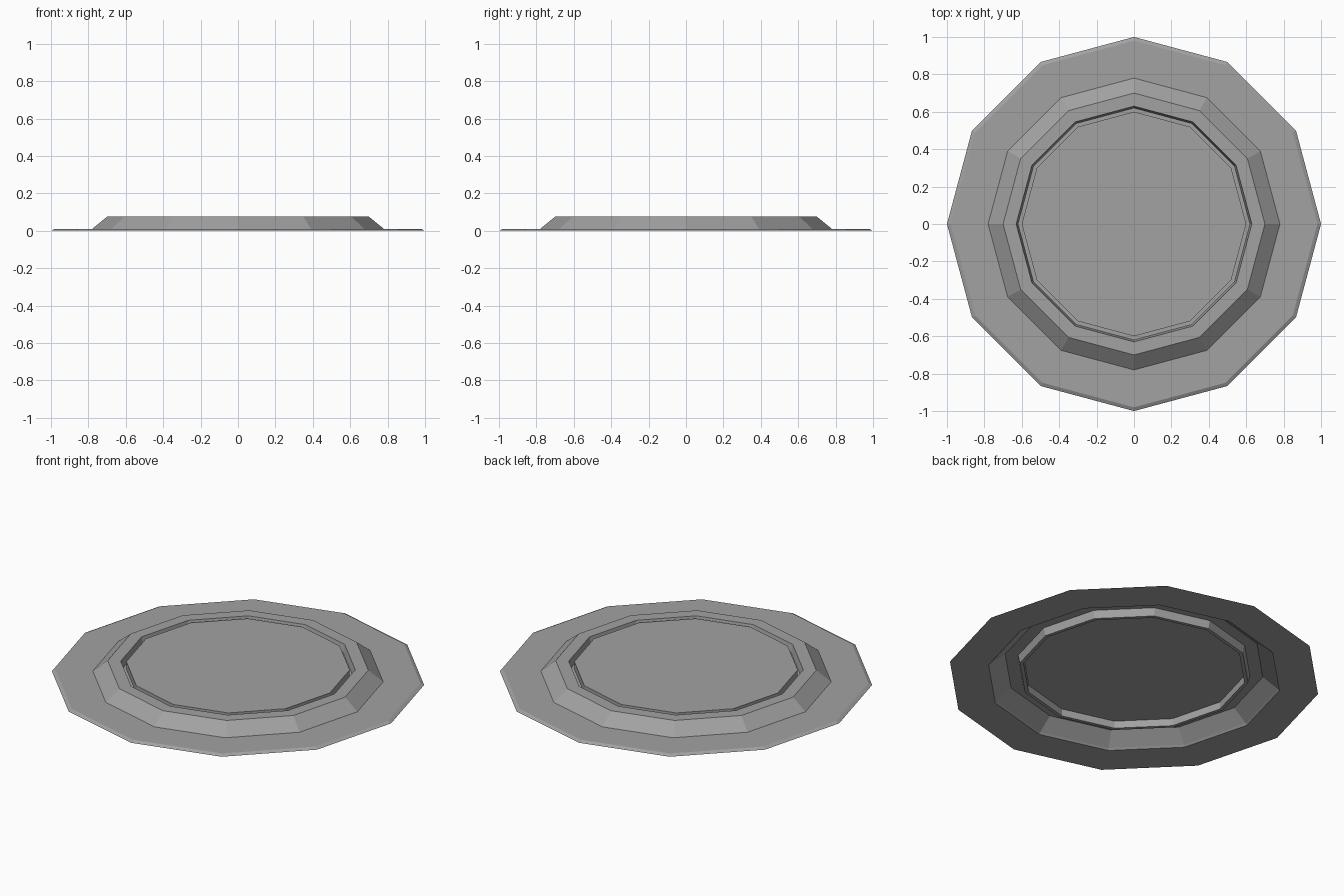
import bpy, bmesh, math

SIDES = 12

cube = bpy.data.objects.get("Cube")
if cube:
    bpy.data.objects.remove(cube)

grey = bpy.data.materials.new("mid grey")
grey.use_nodes = True
grey.diffuse_color = (0.36, 0.36, 0.36, 1)
grey.node_tree.nodes["Principled BSDF"].inputs["Base Color"].default_value = grey.diffuse_color


def lathe(name, profile, cap_end=False):
    """Sweep (radius, height) pairs, listed from outside in, round the z axis."""
    bm = bmesh.new()
    rings = []
    for r, z in profile:
        angles = [math.tau * i / SIDES for i in range(SIDES)]
        rings.append([bm.verts.new((r * math.cos(a), r * math.sin(a), z)) for a in angles])
    for outer, inner in zip(rings, rings[1:]):
        for i in range(SIDES):
            j = (i + 1) % SIDES
            bm.faces.new((outer[i], outer[j], inner[j], inner[i]))
    if cap_end:
        bm.faces.new(rings[-1])
    mesh = bpy.data.meshes.new(name)
    bm.to_mesh(mesh)
    bm.free()
    mesh.materials.append(grey)
    obj = bpy.data.objects.new(name, mesh)
    bpy.context.collection.objects.link(obj)
    return obj


# Wide flat rim with a chamfered edge and a thin underside
lathe("rim", [(0.78, 0.01), (0.79, 0), (1, 0), (0.98, 0.01), (0.78, 0.01)])

# Sloped collar and its flat top
lathe("collar", [(0.78, 0.01), (0.70, 0.075), (0.63, 0.075)])

# Narrow groove and the centre plate inside it
lathe("groove", [(0.63, 0.075), (0.62, 0.03), (0.60, 0.03)])
lathe("centre_plate", [(0.60, 0.03), (0.60, 0.073)], cap_end=True)
